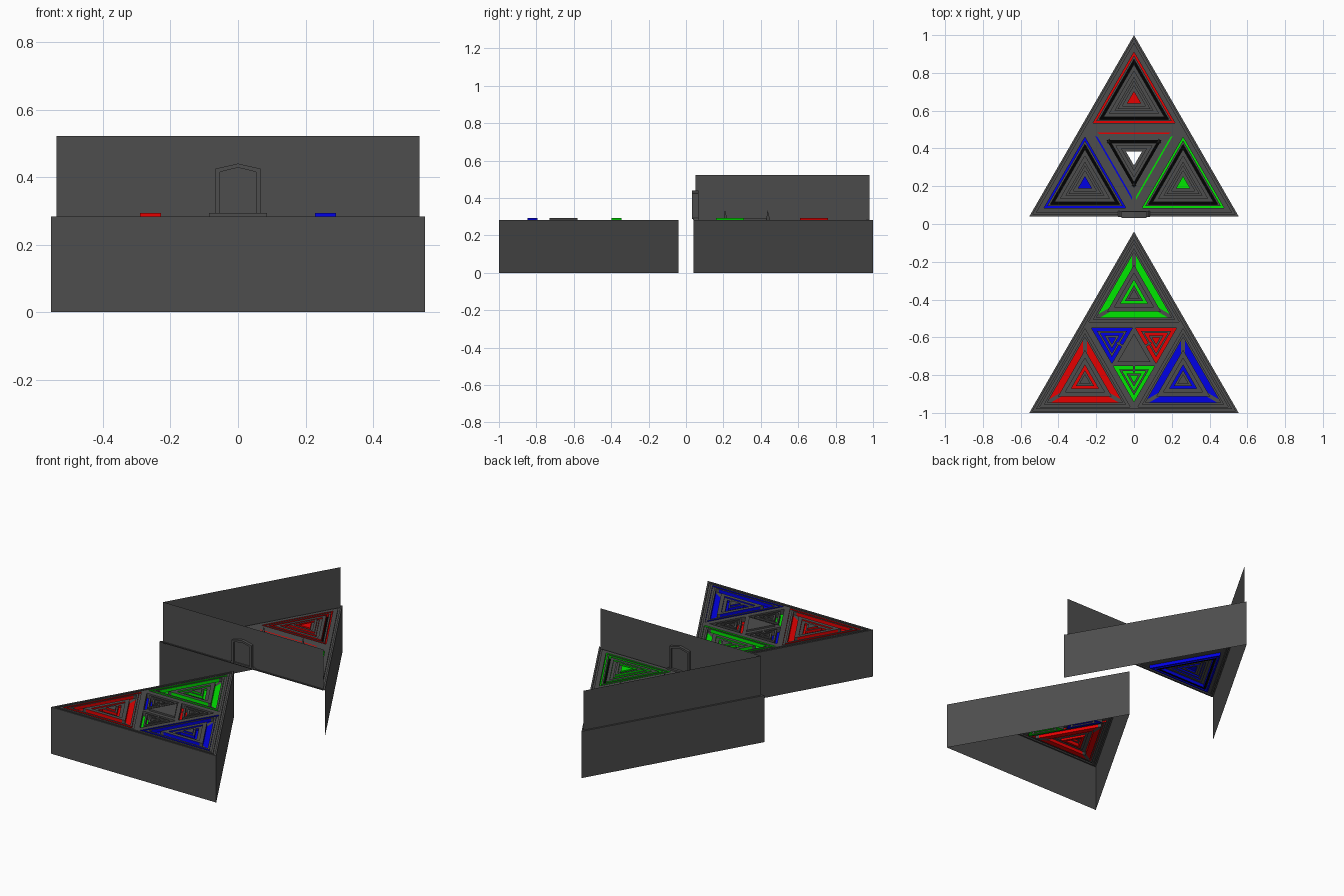
import bpy, bmesh
from math import cos, sin, radians
from mathutils import Vector

cube = bpy.data.objects.get("Cube")
if cube:
    bpy.data.objects.remove(cube, do_unlink=True)

# Materials
COLOURS = {"grey": (.075, .075, .075), "red": (.8, 0, 0),
           "green": (0, .8, 0), "blue": (0, 0, .8), "black": (0, 0, 0)}
NAMES = list(COLOURS)
MATS = []
for name, rgb in COLOURS.items():
    m = bpy.data.materials.new(name)
    m.use_nodes = True
    m.diffuse_color = (*rgb, 1)
    m.node_tree.nodes["Principled BSDF"].inputs["Base Color"].default_value = (*rgb, 1)
    MATS.append(m)

FLOOR, TOP = .283, .522
GAP = .02
LOW, DEEP, DEEPER = FLOOR - .008, FLOOR - .02, FLOOR - .03


def finish(name, bm):
    mesh = bpy.data.meshes.new(name)
    bm.to_mesh(mesh)
    bm.free()
    for m in MATS:
        mesh.materials.append(m)
    ob = bpy.data.objects.new(name, mesh)
    bpy.context.collection.objects.link(ob)
    return ob


def corners(centre, r, up=True):
    """Corners of an equilateral triangle with inradius r."""
    a = 90 if up else -90
    return [Vector((centre[0] + 2 * r * cos(radians(a + 120 * k)),
                    centre[1] + 2 * r * sin(radians(a + 120 * k)), 0)) for k in range(3)]


def stepped_triangle(name, centre, up, bands, riser="grey"):
    """Concentric flat bands (inradius, z, colour, gap) joined by upright risers.
    A colour may be a list with one entry per side; None leaves the middle open."""
    bm = bmesh.new()

    def loop(r, z):
        c, sides = corners(centre, r, up), []
        for k in range(3):
            a, b = c[k], c[(k + 1) % 3]
            d = (b - a).normalized() * min(GAP, r)
            sides.append([bm.verts.new((p.x, p.y, z)) for p in (a, a + d, b - d, b)])
        return sides

    def strip(l0, l1, colour, gap=False):
        for k in range(3):
            col = colour[k] if isinstance(colour, list) else colour
            for j in range(3):
                f = bm.faces.new((l0[k][j], l0[k][j + 1], l1[k][j + 1], l1[k][j]))
                f.material_index = NAMES.index("grey" if gap and j != 1 else col)

    for i, (r, z, colour, gap) in enumerate(bands):
        outer = loop(r, z)
        if i and abs(bands[i - 1][1] - z) > 1e-5:
            strip(loop(r, bands[i - 1][1]), outer, riser, gap or bands[i - 1][3])
        if colour is None:
            break
        if i + 1 < len(bands):
            strip(outer, loop(bands[i + 1][0], z), colour, gap)
        else:
            f = bm.faces.new([s[0] for s in outer])
            f.material_index = NAMES.index(colour)
    bmesh.ops.remove_doubles(bm, verts=bm.verts[:], dist=1e-5)
    return finish(name, bm)


def quad(name, points):
    bm = bmesh.new()
    bm.faces.new([bm.verts.new(p) for p in points])
    return finish(name, bm)


def wall(name, a, b, z0, z1):
    quad(name, [(p.x, p.y, z) for p, z in ((a, z0), (b, z0), (b, z1), (a, z1))])


def around(centre, dist, angles):
    return [(centre[0] + dist * cos(radians(a)), centre[1] + dist * sin(radians(a)))
            for a in angles]


FRONT, BACK = (0, -.68), (0, .36)
RIM = [(.32, FLOOR, "grey", False), (.31, LOW, "grey", False),
       (.3, FLOOR, None, False)]

# Front block: three walls, rim, three corner tiles
c = corners(FRONT, .32)
for k, side in enumerate(("left", "front", "right")):
    wall("front_block_wall_" + side, c[k], c[(k + 1) % 3], 0, FLOOR)
stepped_triangle("front_block_rim", FRONT, True, RIM)
for colour, p in zip(("green", "red", "blue"), around(FRONT, .3, (90, 210, 330))):
    stepped_triangle("front_tile_" + colour, p, True, [
        (.15, FLOOR, "grey", False), (.138, LOW, "grey", False),
        (.126, FLOOR, "grey", False), (.115, DEEP, colour, True),
        (.082, FLOOR, "grey", False), (.06, LOW, "grey", False),
        (.042, DEEP, colour, False), (.028, FLOOR, "grey", False),
        (.018, FLOOR + .01, "grey", False)], colour)

# Front block centre: frame, plain middle, three small inverted tiles with a slot
stepped_triangle("front_centre_frame", FRONT, False,
                 [(.15, FLOOR, "grey", False), (.135, FLOOR, None, False)])
stepped_triangle("front_centre_plate", FRONT, True, [
    (.0675, FLOOR, "grey", False), (.05, FLOOR + .01, "grey", False)])
for colour, angle in (("red", 30), ("blue", 150), ("green", 270)):
    p = around(FRONT, .135, [angle])[0]
    stepped_triangle("front_small_tile_" + colour, p, False, [
        (.0675, FLOOR, "grey", False), (.063, DEEPER, colour, False),
        (.046, FLOOR, "grey", False), (.036, DEEPER, colour, False),
        (.023, FLOOR, "grey", False), (.012, DEEPER, colour, False)])
    inward = Vector((-cos(radians(angle)), -sin(radians(angle)), 0))
    across = Vector((-inward.y, inward.x, 0)) * .006
    base = Vector((*p, FLOOR - .001))
    quad("front_small_tile_bridge_" + colour,
         [base + inward * d + across * s
          for d, s in ((.064, -1), (.064, 1), (.03, 1), (.03, -1))])

# Back block: lower side walls, inset upper walls on two sides
c, u = corners(BACK, .32), corners(BACK, .31)
wall("back_lower_wall_left", c[0], c[1], 0, FLOOR)
wall("back_lower_wall_right", c[2], c[0], 0, FLOOR)
wall("back_upper_wall_left", u[0], u[1], FLOOR - .01, TOP)
wall("back_upper_wall_front", u[1], u[2], FLOOR - .01, TOP)
stepped_triangle("back_block_rim", BACK, True, RIM)

# Back corner tiles
for colour, p in zip(("red", "blue", "green"), around(BACK, .3, (90, 210, 330))):
    stepped_triangle("back_tile_" + colour, p, True, [
        (.15, FLOOR, "grey", False), (.125, DEEP, colour, False),
        (.116, FLOOR, "grey", False), (.106, DEEP, "black", False),
        (.093, FLOOR, "grey", False), (.075, LOW, "grey", False),
        (.06, FLOOR, "grey", False), (.05, FLOOR + .01, "grey", False),
        (.036, FLOOR, "grey", False), (.022, FLOOR + .01, colour, False)], colour)

# Back centre tile: one coloured line per side, open middle, corner spikes
stepped_triangle("back_centre_tile", BACK, False, [
    (.15, FLOOR, "grey", False), (.125, FLOOR, ["green", "red", "blue"], True),
    (.117, FLOOR, "grey", False), (.084, FLOOR, "black", False),
    (.07, FLOOR + .008, "grey", False), (.055, FLOOR, "grey", False),
    (.04, FLOOR + .008, "grey", False), (.025, FLOOR, None, False)])
for i, p in enumerate(corners(BACK, .076, False)):
    bm = bmesh.new()
    bmesh.ops.create_cone(bm, segments=3, radius1=.014, radius2=0, depth=.055, cap_ends=True)
    bmesh.ops.translate(bm, verts=bm.verts[:], vec=(p.x, p.y, FLOOR + .0275))
    finish("centre_spike_%d" % (i + 1), bm)


# Doorway: pointed frame, closed panel and step
def arch(half, eave, peak):
    return [(-half, FLOOR + .005), (-half, eave), (0, peak), (half, eave), (half, FLOOR + .005)]


def door_part(name, quads, y0, y1):
    bm = bmesh.new()
    for q in quads:
        bm.faces.new([bm.verts.new((x, y0, z)) for x, z in q])
    bmesh.ops.remove_doubles(bm, verts=bm.verts[:], dist=1e-5)
    ext = bmesh.ops.extrude_face_region(bm, geom=bm.faces[:], use_keep_orig=True)
    bmesh.ops.translate(bm, vec=(0, y1 - y0, 0),
                        verts=[v for v in ext["geom"] if isinstance(v, bmesh.types.BMVert)])
    bmesh.ops.recalc_face_normals(bm, faces=bm.faces[:])
    finish(name, bm)


o, n = arch(.066, .425, .44), arch(.054, .415, .428)
door_part("door_frame", [(o[i], o[i + 1], n[i + 1], n[i]) for i in range(4)], .033, .066)
door_part("door_panel", [n], .045, .055)
door_part("door_step", [[(-.085, FLOOR), (.085, FLOOR), (.075, FLOOR + .01),
                         (-.075, FLOOR + .01)]], .037, .07)
